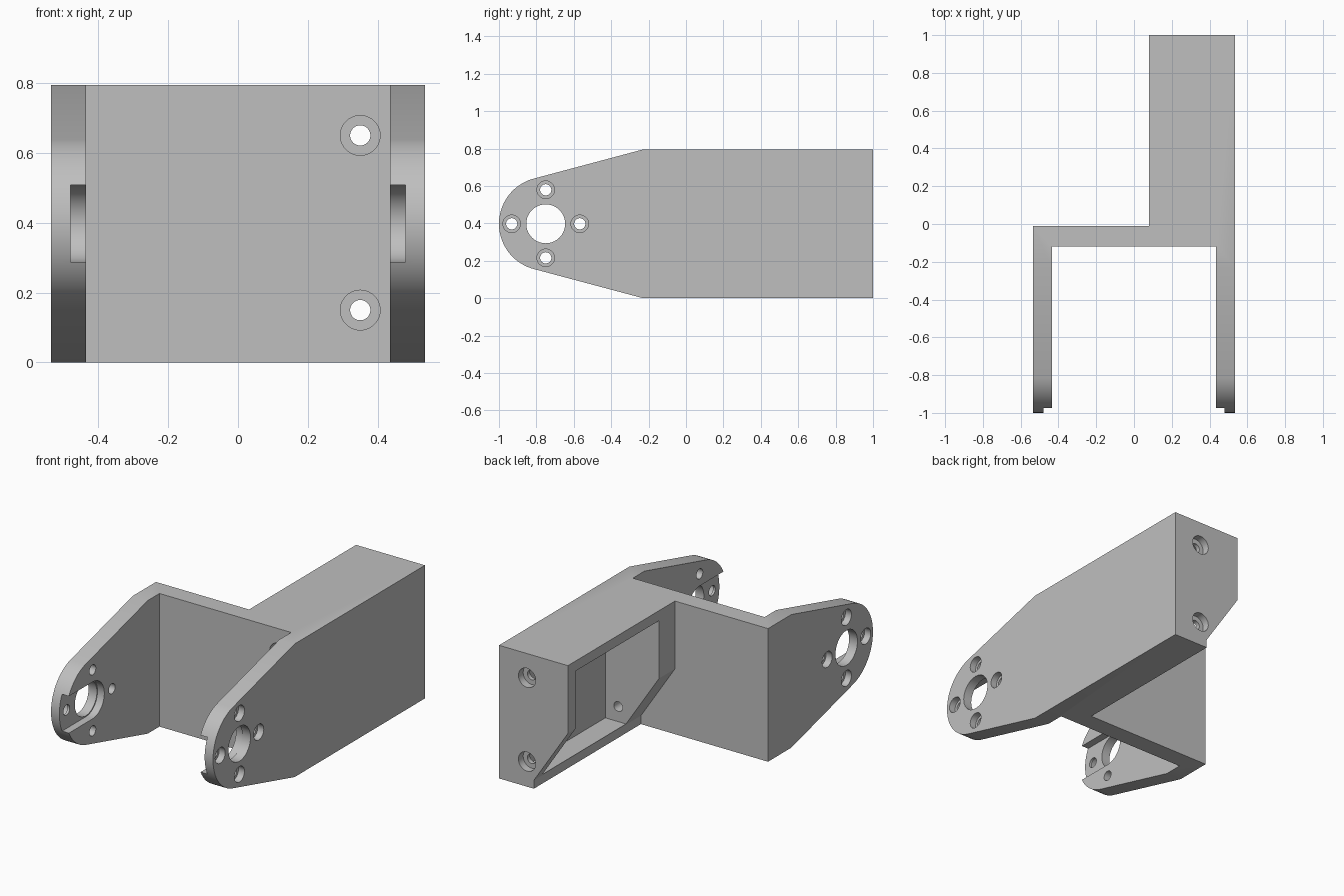
import bpy
import bmesh
from math import sin, cos, pi, acos, atan2, hypot

cube = bpy.data.objects.get("Cube")
if cube:
    bpy.data.objects.remove(cube, do_unlink=True)

grey = bpy.data.materials.new("plain_grey")
grey.use_nodes = True
GREY = (0.52, 0.52, 0.52, 1)
grey.diffuse_color = GREY
grey.node_tree.nodes["Principled BSDF"].inputs["Base Color"].default_value = GREY

HEIGHT = 0.795
HALF = 0.535                    # half the overall width
INNER = 0.435                   # inner face of the arms
WEB_FRONT, WEB_BACK = -0.12, -0.01
PIVOT_Y, PIVOT_Z, PIVOT_R = -0.75, HEIGHT / 2, 0.25
SHOULDER = -0.23                # where the arms begin to taper


def prism(name, points, axis, lo, hi):
    """Extrude a 2D outline along an axis."""
    place = {"X": lambda a, b, t: (t, a, b),
             "Y": lambda a, b, t: (a, t, b),
             "Z": lambda a, b, t: (a, b, t)}[axis]
    bm = bmesh.new()
    rings = [[bm.verts.new(place(a, b, t)) for a, b in points] for t in (lo, hi)]
    bm.faces.new(rings[0])
    bm.faces.new(rings[1])
    n = len(points)
    for i in range(n):
        j = (i + 1) % n
        bm.faces.new((rings[0][i], rings[0][j], rings[1][j], rings[1][i]))
    bmesh.ops.recalc_face_normals(bm, faces=bm.faces)
    mesh = bpy.data.meshes.new(name)
    bm.to_mesh(mesh)
    bm.free()
    mesh.materials.append(grey)
    obj = bpy.data.objects.new(name, mesh)
    bpy.context.collection.objects.link(obj)
    return obj


def arc(a, b, r, start, end, steps):
    return [(a + r * cos(start + (end - start) * i / steps),
             b + r * sin(start + (end - start) * i / steps)) for i in range(steps + 1)]


def rect(a0, a1, b0, b1):
    return [(a0, b0), (a1, b0), (a1, b1), (a0, b1)]


def carve(cutter, operation="DIFFERENCE"):
    """Apply a boolean to the bracket and discard the cutter."""
    cutter.hide_render = True
    mod = bracket.modifiers.new("carve", "BOOLEAN")
    mod.operation = operation
    mod.solver = "EXACT"
    mod.object = cutter
    bpy.ops.object.modifier_apply(modifier=mod.name)
    bpy.data.objects.remove(cutter, do_unlink=True)


def drill(a, b, r, axis, lo, hi):
    circle = arc(a, b, r, 0, 2 * pi, 40)[:-1]
    carve(prism("drill_cutter", circle, axis, lo, hi))


# Body: solid rear block with two arms reaching forward
footprint = [(-HALF, -1.1), (-INNER, -1.1), (-INNER, WEB_FRONT), (INNER, WEB_FRONT),
             (INNER, -1.1), (HALF, -1.1), (HALF, 1), (-HALF, 1)]
bracket = prism("servo_bracket", footprint, "Z", 0, HEIGHT)
bpy.context.view_layer.objects.active = bracket
bracket.select_set(True)

# Side silhouette: round arm tips with tangent tapers up to the shoulders
dy, dz = SHOULDER - PIVOT_Y, HEIGHT - PIVOT_Z
tangent = atan2(dz, dy) + acos(PIVOT_R / hypot(dy, dz))
tip = arc(PIVOT_Y, PIVOT_Z, PIVOT_R, tangent, 2 * pi - tangent, 48)
slope = (HEIGHT - tip[0][1]) / (SHOULDER - tip[0][0])
over_y = SHOULDER + 0.2
over = 0.2 * slope
outline = tip + [(over_y, -over), (1.1, -over), (1.1, HEIGHT + over), (over_y, HEIGHT + over)]
carve(prism("silhouette", outline, "X", -0.7, 0.7), "INTERSECT")

# Space beside the rear box, with the box's sloped lower corner
beside = [(-0.7, -0.1), (0.305, -0.1), (0.305, 0.05), (0.08, 0.39), (0.08, 0.9), (-0.7, 0.9)]
carve(prism("beside_cutter", beside, "Y", WEB_BACK, 1.1))

# Pocket inside the rear box
carve(prism("pocket_cutter", rect(0.14, 0.93, 0.06, 0.735), "X", -0.2, INNER))

# Counterbored screw holes through the web and the end wall
for z in (0.15, 0.65):
    drill(0.35, z, 0.029, "Y", -0.3, 1.2)
    drill(0.35, z, 0.057, "Y", -0.3, WEB_FRONT + 0.045)
    drill(0.35, z, 0.057, "Y", 1 - 0.045, 1.2)

# Arms: open-ended inner slot, pivot hole and four counterbored holes
slot = arc(PIVOT_Y, PIVOT_Z, 0.11, -pi / 2, pi / 2, 24)
slot += [(-1.2, PIVOT_Z + 0.11), (-1.2, PIVOT_Z - 0.11)]
for side in (-1, 1):
    carve(prism("slot_cutter", slot, "X", *sorted((side * 0.38, side * 0.48))))
    through = sorted((side * 0.3, side * 0.7))
    bore = sorted((side * (HALF - 0.04), side * 0.7))
    drill(PIVOT_Y, PIVOT_Z, 0.104, "X", *through)
    for k in range(4):
        y = PIVOT_Y + 0.182 * cos(k * pi / 2)
        z = PIVOT_Z + 0.182 * sin(k * pi / 2)
        drill(y, z, 0.03, "X", *through)
        drill(y, z, 0.047, "X", *bore)

bpy.ops.object.shade_smooth_by_angle(angle=pi / 6)
